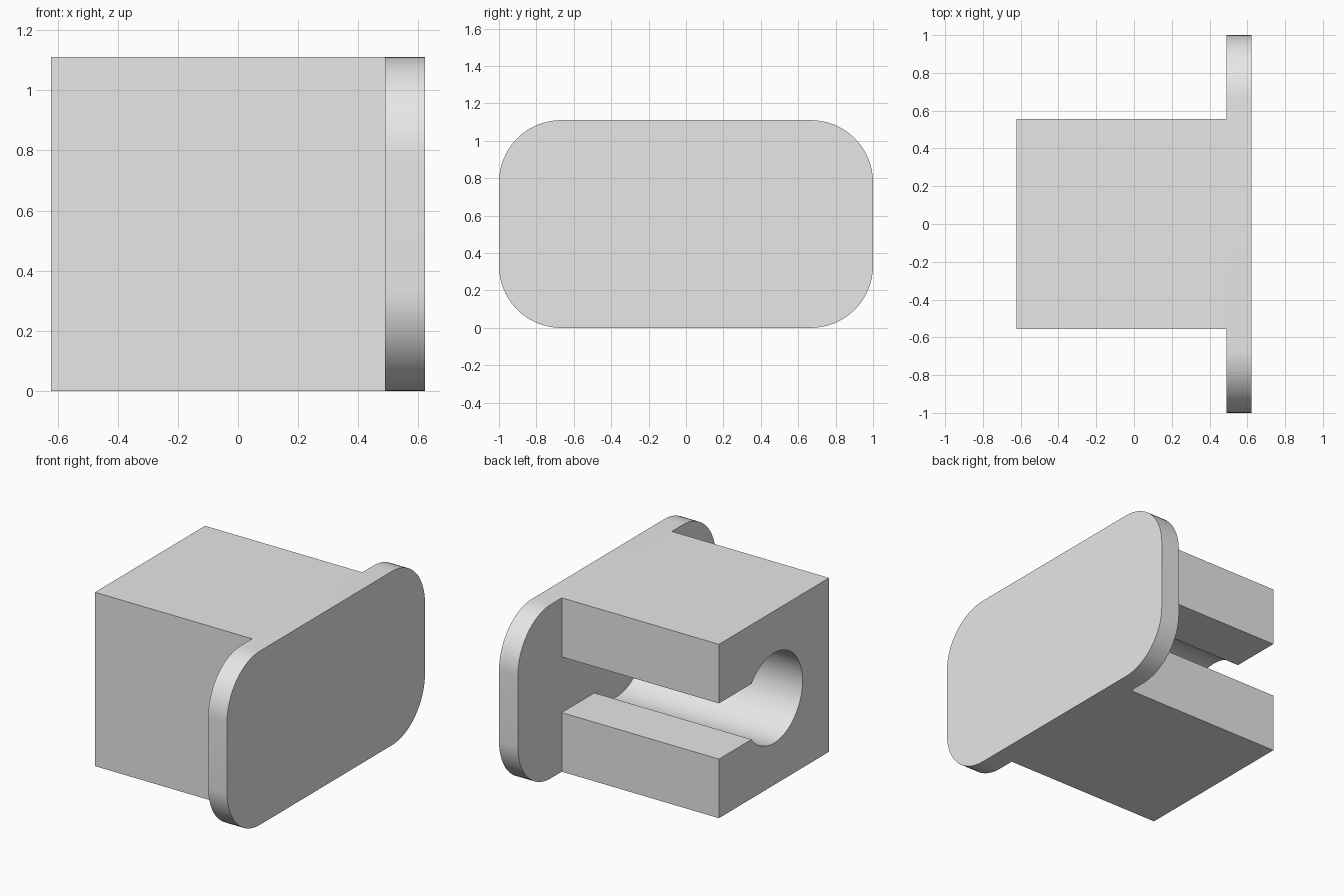
import bpy
import bmesh
from math import asin, cos, sin, pi, radians

cube = bpy.data.objects.get("Cube")
if cube:
    bpy.data.objects.remove(cube, do_unlink=True)

HALF = 0.5555          # half of the block's width and height
BACK, JOINT, FACE = -0.622, 0.489, 0.622
BORE = 0.288           # radius of the round channel
SLOT = 0.178           # half height of the side slot
CORNER = 0.333         # corner radius of the plate

grey = bpy.data.materials.new("plain_grey")
grey.use_nodes = True
colour = (0.8, 0.8, 0.8, 1)
grey.diffuse_color = colour
grey.node_tree.nodes["Principled BSDF"].inputs["Base Color"].default_value = colour


def arc(cy, cz, radius, start, end, steps):
    """Points of an arc in the y-z plane."""
    angles = [start + (end - start) * i / steps for i in range(steps + 1)]
    return [(cy + radius * cos(a), cz + radius * sin(a)) for a in angles]


def extrude_profile(name, profile, x0, x1, cap_end=True):
    """Extrude a closed y-z profile along x, with smooth curved walls."""
    bm = bmesh.new()
    start = [bm.verts.new((x0, y, z + HALF)) for y, z in profile]
    end = [bm.verts.new((x1, y, z + HALF)) for y, z in profile]
    bm.faces.new(start[::-1])
    if cap_end:
        bm.faces.new(end)
    for i in range(len(profile)):
        j = (i + 1) % len(profile)
        bm.faces.new((start[i], start[j], end[j], end[i]))
    mesh = bpy.data.meshes.new(name)
    bm.to_mesh(mesh)
    bm.free()
    mesh.materials.append(grey)
    obj = bpy.data.objects.new(name, mesh)
    bpy.context.collection.objects.link(obj)
    bpy.ops.object.select_all(action="DESELECT")
    obj.select_set(True)
    bpy.context.view_layer.objects.active = obj
    bpy.ops.object.shade_smooth_by_angle(angle=radians(30))
    return obj


# Block with a round channel that opens through a slot on the +y side
mouth = asin(SLOT / BORE)
channel = arc(0, 0, BORE, 2 * pi - mouth, mouth, 48)
block = [(HALF, SLOT), (HALF, HALF), (-HALF, HALF),
         (-HALF, -HALF), (HALF, -HALF), (HALF, -SLOT)] + channel
extrude_profile("slotted_block", block, BACK, JOINT, cap_end=False)

# Wide end plate with rounded corners, closing the channel
plate = []
for k, (sy, sz) in enumerate([(1, 1), (-1, 1), (-1, -1), (1, -1)]):
    plate += arc(sy * (1 - CORNER), sz * (HALF - CORNER), CORNER,
                 k * pi / 2, (k + 1) * pi / 2, 16)
extrude_profile("end_plate", plate, JOINT, FACE)
